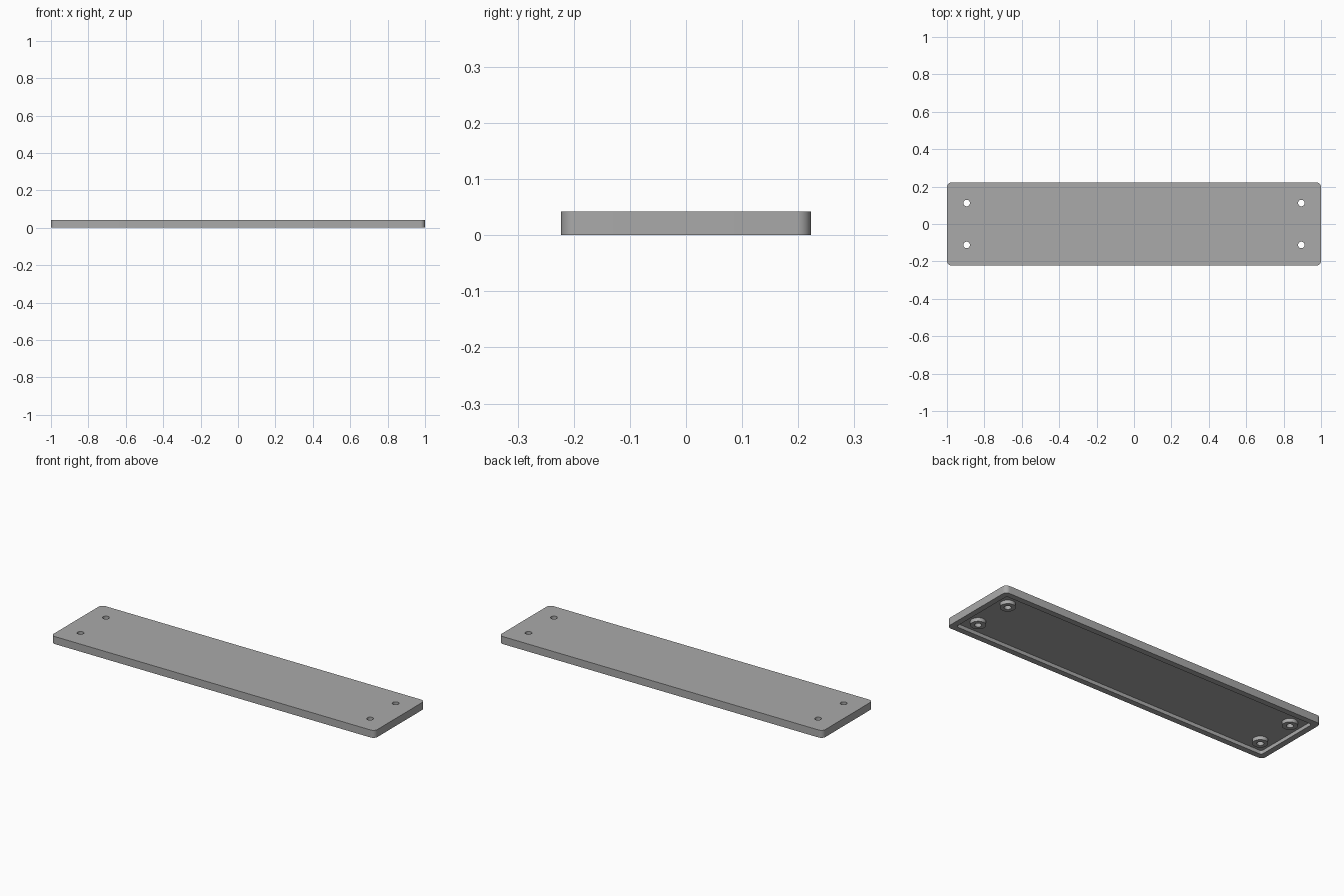
import bpy, math

cube = bpy.data.objects.get("Cube")
if cube:
    bpy.data.objects.remove(cube, do_unlink=True)

LENGTH, WIDTH, HEIGHT = 2.0, 0.445, 0.042
RIM, RECESS = 0.032, 0.02

grey = bpy.data.materials.new("plain grey")
grey.use_nodes = True
grey.diffuse_color = (0.4, 0.4, 0.4, 1)
grey.node_tree.nodes["Principled BSDF"].inputs["Base Color"].default_value = (0.4, 0.4, 0.4, 1)


def block(name, length, width, z0, z1, radius):
    """Box with rounded vertical corners."""
    bpy.ops.mesh.primitive_cube_add(size=1, location=(0, 0, (z0 + z1) / 2))
    ob = bpy.context.object
    ob.name = name
    ob.scale = (length, width, z1 - z0)
    bpy.ops.object.transform_apply(location=True, rotation=False, scale=True)
    weights = ob.data.attributes.new("bevel_weight_edge", "FLOAT", "EDGE")
    for e in ob.data.edges:
        a, b = (ob.data.vertices[i].co for i in e.vertices)
        weights.data[e.index].value = float(abs(a.z - b.z) > 0.001)
    bevel = ob.modifiers.new("round corners", "BEVEL")
    bevel.limit_method = "WEIGHT"
    bevel.width = radius
    bevel.segments = 8
    ob.data.materials.append(grey)
    return ob


def cylinder(name, x, y, z0, z1, radius):
    bpy.ops.mesh.primitive_cylinder_add(vertices=32, radius=radius, depth=z1 - z0,
                                        location=(x, y, (z0 + z1) / 2))
    ob = bpy.context.object
    ob.name = name
    ob.data.materials.append(grey)
    return ob


def combine(target, other, operation):
    mod = target.modifiers.new(other.name, "BOOLEAN")
    mod.operation = operation
    mod.solver = "EXACT"
    mod.object = other
    other.hide_render = True
    other.hide_set(True)
    helpers.append(other)


# Plate, hollowed from below
helpers = []
plate = block("cover_plate", LENGTH, WIDTH, 0, HEIGHT, 0.025)
combine(plate, block("recess_cutter", LENGTH - 2 * RIM, WIDTH - 2 * RIM, -0.02, RECESS, 0.012), "DIFFERENCE")

# Screw bosses under the plate, each with a through hole
corners = [(x, y) for x in (-0.895, 0.895) for y in (-0.112, 0.112)]
for x, y in corners:
    combine(plate, cylinder("screw_boss", x, y, 0, RECESS + 0.01, 0.039), "UNION")
for x, y in corners:
    combine(plate, cylinder("hole_cutter", x, y, -0.05, HEIGHT + 0.05, 0.0175), "DIFFERENCE")

# Apply the modifiers and remove the helpers
bpy.ops.object.select_all(action="DESELECT")
plate.select_set(True)
bpy.context.view_layer.objects.active = plate
for mod in list(plate.modifiers):
    bpy.ops.object.modifier_apply(modifier=mod.name)
for ob in helpers:
    bpy.data.objects.remove(ob, do_unlink=True)
bpy.ops.object.shade_smooth_by_angle(angle=math.radians(30))
